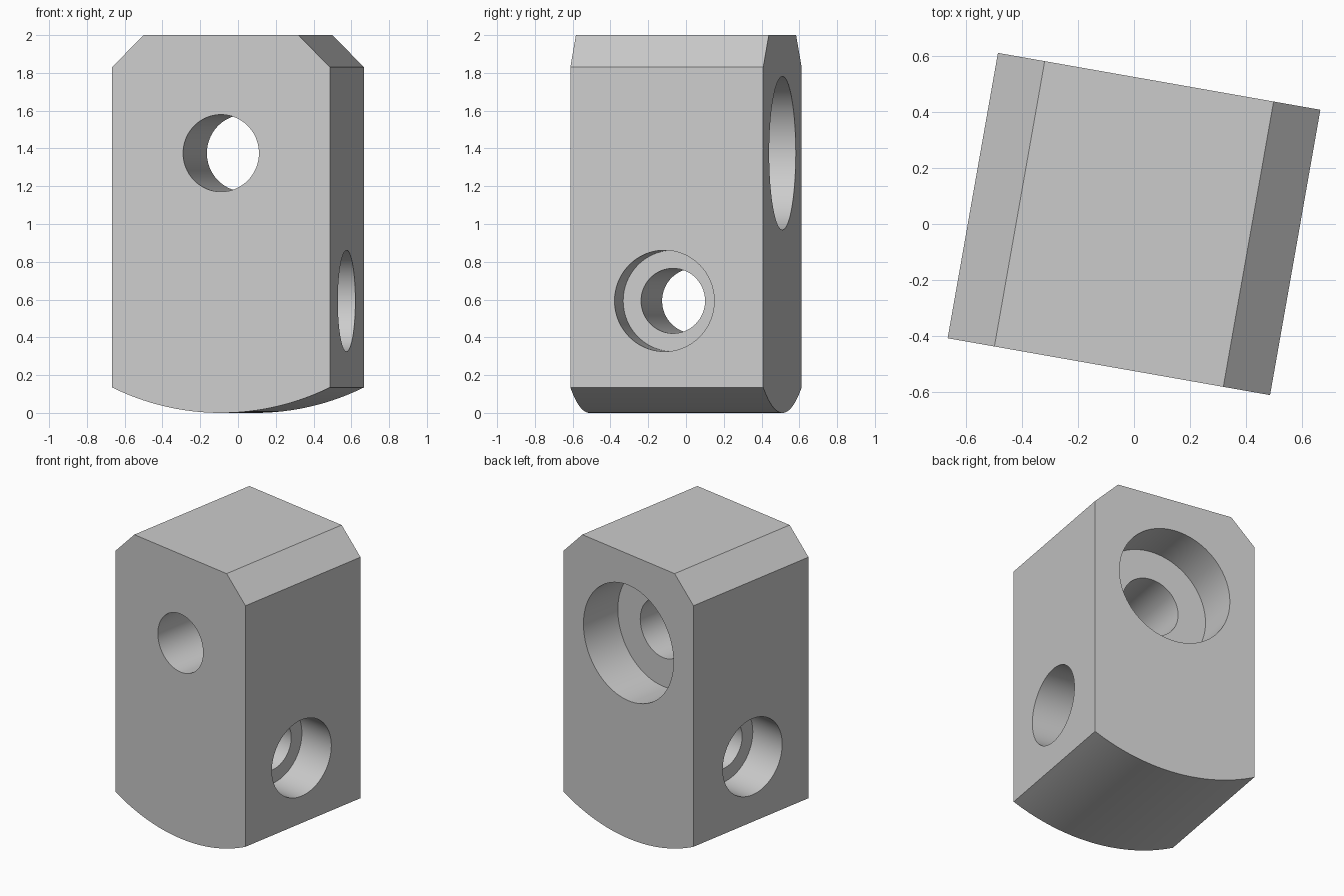
import bpy, bmesh
from math import radians, sin, cos, asin, pi
from mathutils import Matrix

cube = bpy.data.objects.get("Cube")
if cube:
    bpy.data.objects.remove(cube, do_unlink=True)

WIDTH, DEPTH, HEIGHT = 1.172, 1.037, 2.0
CHAMFER, SAG = 0.17, 0.135
TURN = Matrix.Rotation(radians(-10), 4, "Z")

grey = bpy.data.materials.new("plain grey")
grey.use_nodes = True
colour = (0.6, 0.6, 0.6, 1)
grey.diffuse_color = colour
grey.node_tree.nodes["Principled BSDF"].inputs["Base Color"].default_value = colour


def make_object(name, bm):
    bmesh.ops.recalc_face_normals(bm, faces=bm.faces)
    mesh = bpy.data.meshes.new(name)
    bm.to_mesh(mesh)
    bm.free()
    mesh.materials.append(grey)
    obj = bpy.data.objects.new(name, mesh)
    bpy.context.collection.objects.link(obj)
    return obj


def block():
    """Chamfered top and arched bottom, extruded front to back."""
    half = WIDTH / 2
    radius = (half ** 2 + SAG ** 2) / (2 * SAG)
    sweep, steps = asin(half / radius), 40
    angles = [sweep * (2 * i / steps - 1) for i in range(steps + 1)]
    outline = [(radius * sin(a), radius * (1 - cos(a))) for a in angles]
    outline += [(half, HEIGHT - CHAMFER), (half - CHAMFER, HEIGHT),
                (CHAMFER - half, HEIGHT), (-half, HEIGHT - CHAMFER)]
    bm = bmesh.new()
    face = bm.faces.new([bm.verts.new((x, -DEPTH / 2, z)) for x, z in outline])
    grown = bmesh.ops.extrude_face_region(bm, geom=[face])["geom"]
    bmesh.ops.translate(bm, vec=(0, DEPTH, 0),
                        verts=[v for v in grown if isinstance(v, bmesh.types.BMVert)])
    return make_object("pivot_block", bm)


def stepped_cutter(name, profile, placement):
    """Closed turned solid from (radius, distance along axis) pairs."""
    bm, sides = bmesh.new(), 96
    rings = [[bm.verts.new((r * cos(2 * pi * i / sides), r * sin(2 * pi * i / sides), d))
              for i in range(sides)] for r, d in profile]
    for low, high in zip(rings, rings[1:]):
        for i in range(sides):
            j = (i + 1) % sides
            bm.faces.new((low[i], low[j], high[j], high[i]))
    bm.faces.new(rings[0])
    bm.faces.new(rings[-1])
    bm.transform(placement)
    obj = make_object(name, bm)
    obj.hide_render = True
    return obj


body = block()

# Upper hole: runs front to back, wide recess at the back
back_step = DEPTH / 2 - 0.31
upper = stepped_cutter(
    "upper_hole_cutter",
    [(0.204, -1), (0.204, back_step), (0.406, back_step), (0.406, 1)],
    Matrix.Translation((0, 0, 1.375)) @ Matrix.Rotation(radians(-90), 4, "X"))

# Lower hole: runs side to side, recessed at both ends
side_step = WIDTH / 2 - 0.265
lower = stepped_cutter(
    "lower_hole_cutter",
    [(0.268, -1), (0.268, -side_step), (0.172, -side_step),
     (0.172, side_step), (0.268, side_step), (0.268, 1)],
    Matrix.Translation((0, -0.013, 0.593)) @ Matrix.Rotation(radians(90), 4, "Y"))

bpy.ops.object.select_all(action="DESELECT")
body.select_set(True)
bpy.context.view_layer.objects.active = body
for cutter in (upper, lower):
    cut = body.modifiers.new("hole", "BOOLEAN")
    cut.operation, cut.solver, cut.object = "DIFFERENCE", "EXACT", cutter
    bpy.ops.object.modifier_apply(modifier=cut.name)
    bpy.data.objects.remove(cutter, do_unlink=True)

# Turn the finished block and keep its edges crisp
body.data.transform(TURN)
bpy.ops.object.shade_smooth_by_angle(angle=radians(15))
